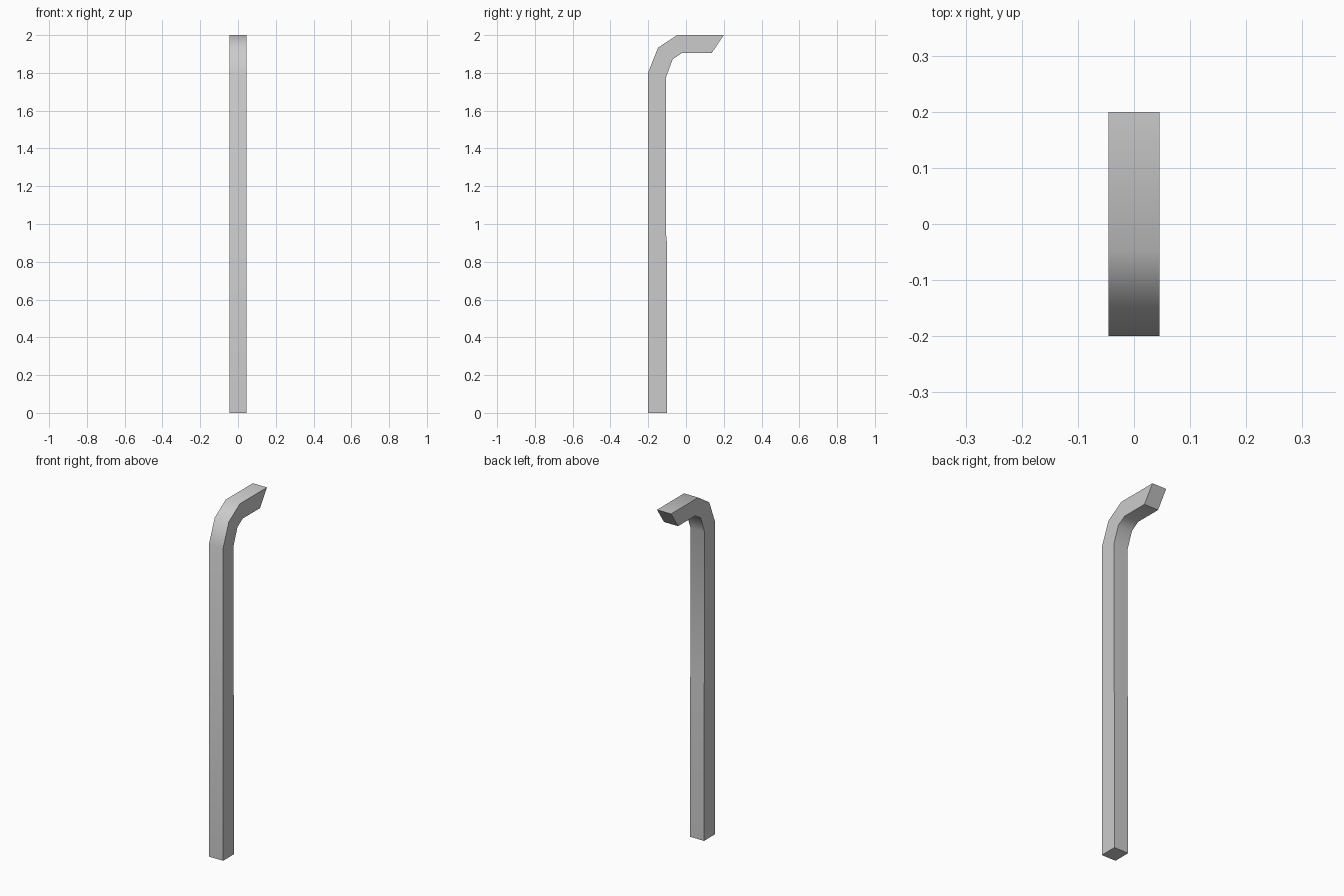
import bpy, bmesh, math

if "Cube" in bpy.data.objects:
    bpy.data.objects.remove(bpy.data.objects["Cube"])

HALF_WIDTH = 0.045

# Side outline (y, z): back face and bend, slanted tip, then the inner bend down
outline = [
    (-0.2, 0.0), (-0.2, 1.803), (-0.148, 1.934), (-0.047, 2.0),
    (0.2, 2.0), (0.136, 1.905), (-0.021, 1.905), (-0.07, 1.873),
    (-0.105, 1.779), (-0.105, 0.94), (-0.101, 0.9), (-0.1, 0.0),
]

# Bent post: outline extruded across x
bm = bmesh.new()
side = bm.faces.new([bm.verts.new((-HALF_WIDTH, y, z)) for y, z in outline])
ext = bmesh.ops.extrude_face_region(bm, geom=[side])
moved = [g for g in ext["geom"] if isinstance(g, bmesh.types.BMVert)]
bmesh.ops.translate(bm, verts=moved, vec=(2 * HALF_WIDTH, 0, 0))
if not any(abs(f.normal.x) > 0.9 and f.calc_center_median().x < 0 for f in bm.faces):
    bm.faces.new([v for v in bm.verts if v.co.x < 0])
bmesh.ops.recalc_face_normals(bm, faces=bm.faces)

mesh = bpy.data.meshes.new("bent_post")
bm.to_mesh(mesh)
bm.free()
post = bpy.data.objects.new("bent_post", mesh)
bpy.context.collection.objects.link(post)

# Smooth round the bend, crisp along the square edges
bpy.context.view_layer.objects.active = post
post.select_set(True)
bpy.ops.object.shade_smooth_by_angle(angle=math.radians(40))
